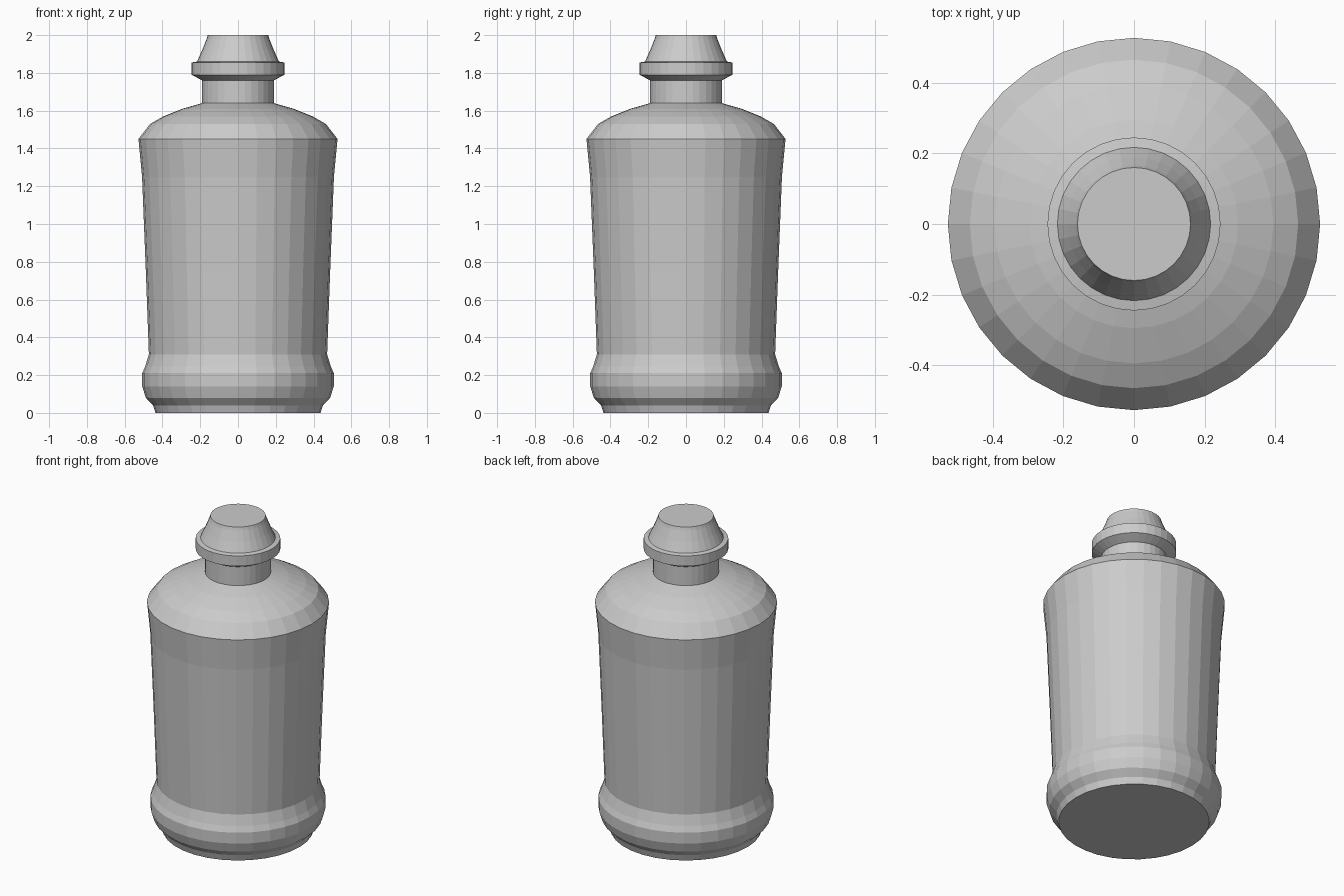
import bpy, bmesh
from math import cos, sin, tau

if "Cube" in bpy.data.objects:
    bpy.data.objects.remove(bpy.data.objects["Cube"])

SIDES = 32


def lathe(name, profile, close_bottom=False, close_top=False):
    """Turn a (radius, height) profile around z into a faceted object."""
    bm = bmesh.new()
    rings = [[bm.verts.new((r * cos(tau * i / SIDES), r * sin(tau * i / SIDES), z))
              for i in range(SIDES)] for r, z in profile]
    for low, high in zip(rings, rings[1:]):
        for i in range(SIDES):
            j = (i + 1) % SIDES
            bm.faces.new((low[i], low[j], high[j], high[i]))
    if close_bottom:
        bm.faces.new(rings[0][::-1])
    if close_top:
        bm.faces.new(rings[-1])
    mesh = bpy.data.meshes.new(name)
    bm.to_mesh(mesh)
    bm.free()
    obj = bpy.data.objects.new(name, mesh)
    bpy.context.collection.objects.link(obj)
    return obj


# Bottle: foot, bulging base band, tapered wall, domed shoulder, neck
lathe("bottle_body", [
    (0.437, 0.0), (0.45, 0.04), (0.488, 0.08), (0.507, 0.14), (0.507, 0.21),
    (0.492, 0.245), (0.472, 0.31), (0.488, 0.75), (0.508, 1.25), (0.527, 1.45),
    (0.465, 1.53), (0.395, 1.57), (0.295, 1.61), (0.19, 1.64), (0.19, 1.76),
], close_bottom=True)

# Cap: flange sitting on the neck, then a tapered plug
lathe("cap", [
    (0.19, 1.76), (0.245, 1.79), (0.245, 1.855), (0.217, 1.86),
    (0.19, 1.92), (0.166, 1.98), (0.16, 2.0),
], close_top=True)
